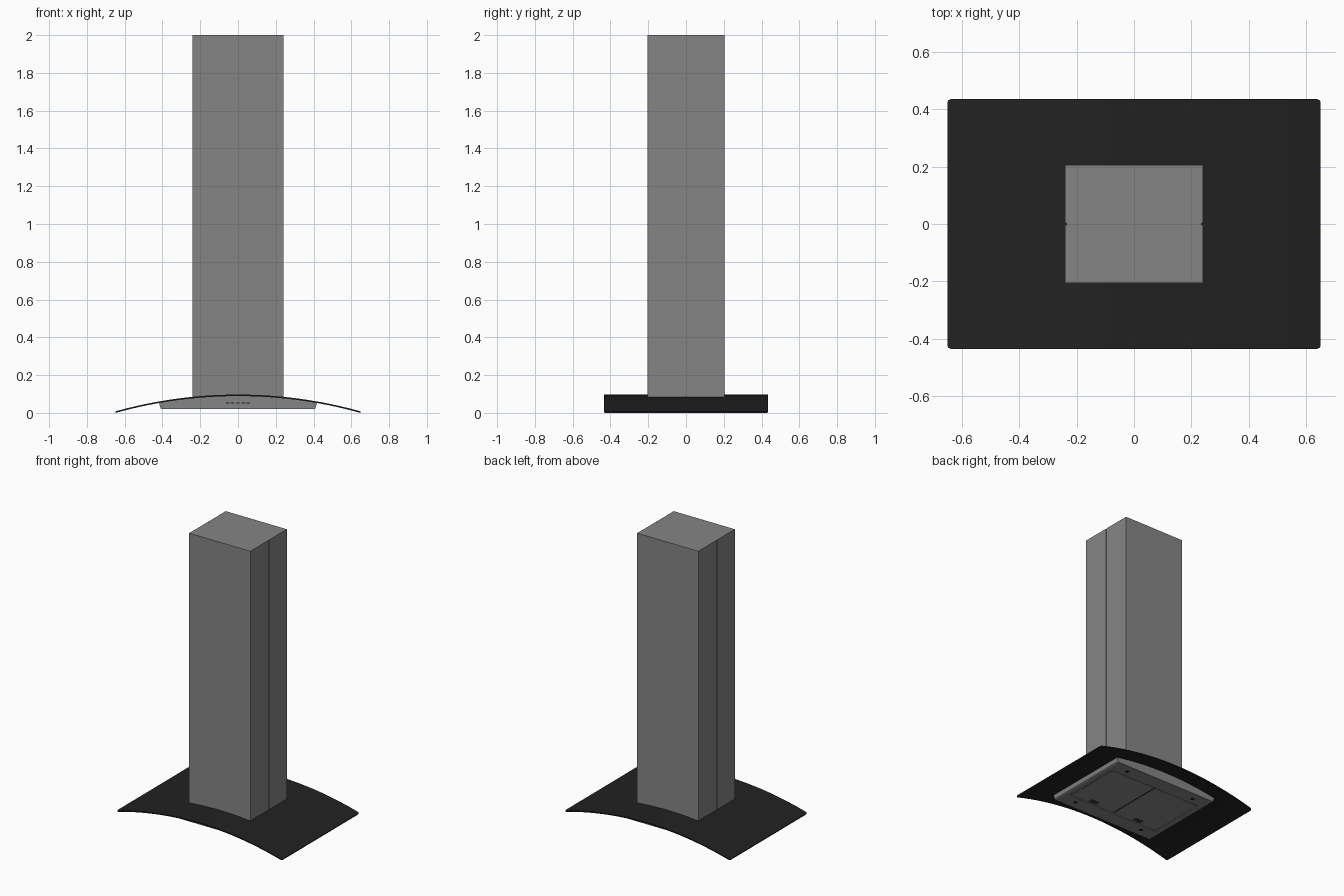
import bpy, bmesh, math
from mathutils import Vector

if "Cube" in bpy.data.objects:
    bpy.data.objects.remove(bpy.data.objects["Cube"])


def material(name, c):
    m = bpy.data.materials.new(name)
    m.diffuse_color = (c, c, c, 1)
    m.use_nodes = True
    m.node_tree.nodes["Principled BSDF"].inputs["Base Color"].default_value = m.diffuse_color
    return m


STEEL = material("steel", 0.235)
FILTER = material("filter_steel", 0.26)
PULL = material("pull_grey", 0.12)
BLACK = material("black_glass", 0.0155)
DARK = material("dark_trim", 0.01)

# Arc of the glass: outer radius, thickness and centre height
HALF, TOP, T = 0.65, 0.097, 0.008
SAG = TOP - 0.0078
R = (HALF ** 2 + SAG ** 2) / (2 * SAG)
ZC = TOP - R


def arc(radius, half_x, n):
    a = math.asin(half_x / radius)
    return [(radius * math.sin(-a + 2 * a * i / n),
             ZC + radius * math.cos(-a + 2 * a * i / n)) for i in range(n + 1)]


def finish(name, bm, mat):
    bmesh.ops.recalc_face_normals(bm, faces=bm.faces)
    me = bpy.data.meshes.new(name)
    bm.to_mesh(me)
    bm.free()
    ob = bpy.data.objects.new(name, me)
    bpy.context.collection.objects.link(ob)
    me.materials.append(mat)
    return ob


def prism(points, direction):
    """Face through the points, extruded along direction."""
    bm = bmesh.new()
    f = bm.faces.new([bm.verts.new(p) for p in points])
    ext = bmesh.ops.extrude_face_region(bm, geom=[f], use_keep_orig=True)
    vs = [g for g in ext["geom"] if isinstance(g, bmesh.types.BMVert)]
    bmesh.ops.translate(bm, verts=vs, vec=direction)
    return bm


def box(name, centre, size, mat):
    bm = bmesh.new()
    bmesh.ops.create_cube(bm, size=1)
    for v in bm.verts:
        v.co = Vector(a * b for a, b in zip(v.co, size)) + Vector(centre)
    return finish(name, bm, mat)


def smooth(ob):
    bpy.ops.object.select_all(action='DESELECT')
    ob.select_set(True)
    bpy.context.view_layer.objects.active = ob
    bpy.ops.object.shade_smooth_by_angle(angle=math.radians(30))


# Curved glass canopy with rounded plan corners
W = 0.435
outer = arc(R, HALF, 32)
ang = math.asin(HALF / R)
inner = arc(R - T, (R - T) * math.sin(ang), 32)
bm = prism([(x, -W, z) for x, z in outer + inner[::-1]], (0, 2 * W, 0))
corners = [e for e in bm.edges
           if all(abs(v.co.x) > 0.64 for v in e.verts)
           and abs(e.verts[0].co.y - e.verts[1].co.y) < 1e-5]
bmesh.ops.bevel(bm, geom=corners, offset=0.014, segments=4, profile=0.5,
                affect='EDGES')
smooth(finish("glass_canopy", bm, BLACK))

# Chimney with a narrow vertical groove down each side
CX, CY, G, D = 0.24, 0.205, 0.003, 0.005
half = [(CX, -CY), (CX, -G), (CX - D, -G), (CX - D, G), (CX, G), (CX, CY)]
plan = half + [(-x, -y) for x, y in half]
finish("chimney", prism([(x, y, 0.08) for x, y in plan], (0, 0, 1.92)), STEEL)

# Motor housing under the glass: arched top, tapered ends
BY, BZ = 0.325, 0.021
top = arc(R - T, 0.418, 24)
profile = [(-0.41, BZ + 0.004), *top, (0.41, BZ + 0.004), (0.404, BZ), (-0.404, BZ)]
body = finish("housing", prism([(x, -BY, z) for x, z in profile], (0, 2 * BY, 0)), STEEL)

# Filter recess cut in the underside
FX, FY = 0.366, 0.218
cutter = box("recess_cutter", (0, 0, BZ), (2 * FX, 2 * FY, 0.024), STEEL)
cutter.hide_render = True
cutter.hide_viewport = True
cut = body.modifiers.new("recess", 'BOOLEAN')
cut.object = cutter
cut.solver = 'EXACT'
smooth(body)
box("filter_backing", (0, 0, BZ + 0.009), (2 * FX - 0.001, 2 * FY - 0.001, 0.006), DARK)

for s, side in ((1, "right"), (-1, "left")):
    # Grease filter panel with its slotted pull
    box(f"filter_{side}", (s * 0.1825, 0, BZ + 0.006), (0.351, 2 * FY - 0.012, 0.008), FILTER)
    box(f"filter_pull_{side}", (s * 0.19, -0.185, BZ + 0.002), (0.07, 0.04, 0.002), PULL)
    for k in (-1, 0, 1):
        box(f"pull_slot_{side}_{k + 2}", (s * 0.19, -0.185 + k * 0.011, BZ + 0.0015),
            (0.06, 0.004, 0.002), DARK)
    # Spot lamps at the corners
    for y, end in ((-0.265, "front"), (0.265, "back")):
        bm = bmesh.new()
        bmesh.ops.create_cone(bm, cap_ends=True, segments=24, radius1=0.014,
                              radius2=0.014, depth=0.004)
        bmesh.ops.translate(bm, verts=bm.verts, vec=(s * 0.28, y, BZ + 0.0015))
        smooth(finish(f"lamp_{end}_{side}", bm, DARK))

# Row of control buttons on the front
for i in range(5):
    box(f"button_{i + 1}", ((i - 2) * 0.027, -BY, 0.052), (0.018, 0.004, 0.006), DARK)
